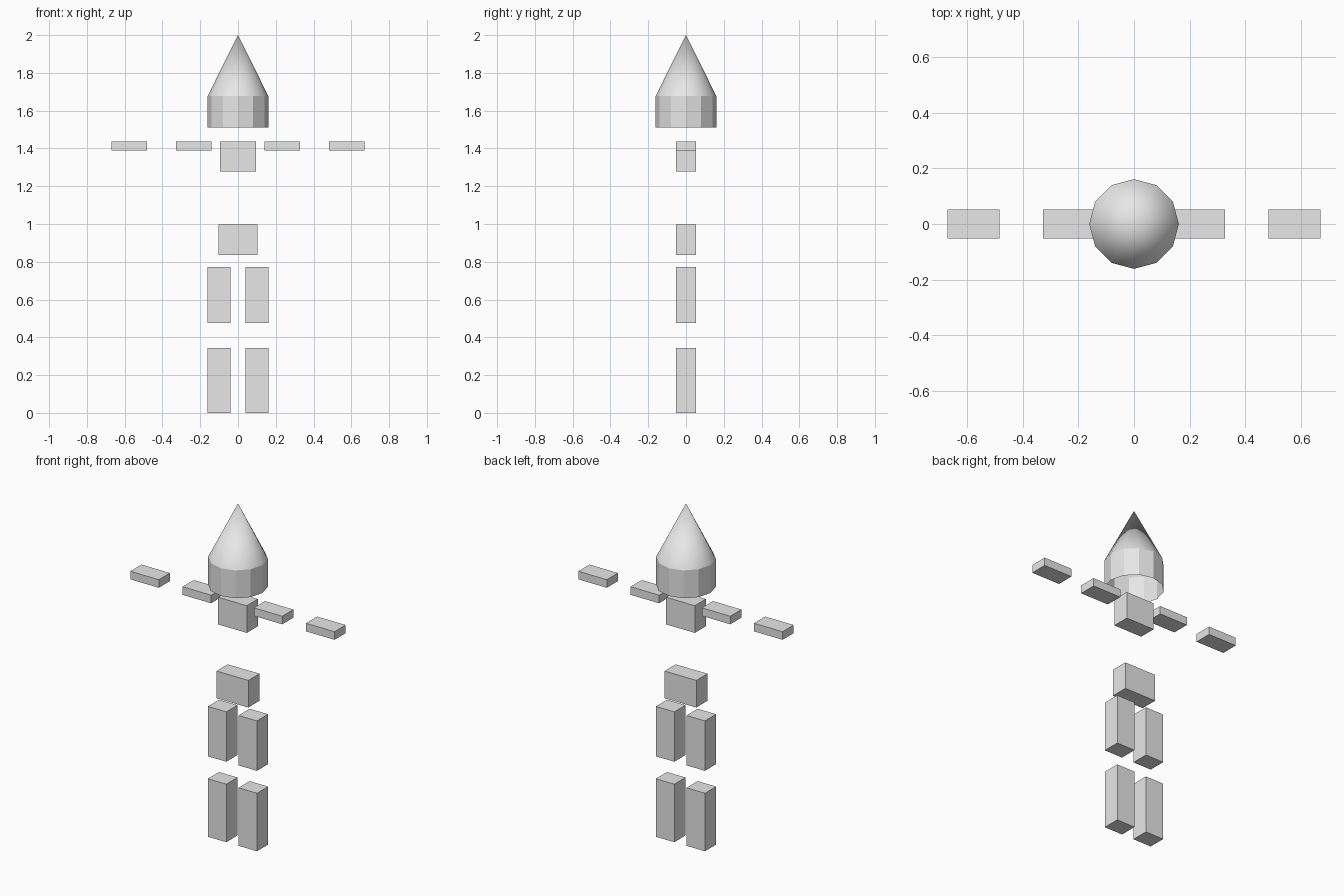
import bpy, bmesh, math

if "Cube" in bpy.data.objects:
    bpy.data.objects.remove(bpy.data.objects["Cube"])

grey = bpy.data.materials.new("light grey")
grey.diffuse_color = (0.8, 0.8, 0.8, 1)
grey.use_nodes = True
grey.node_tree.nodes["Principled BSDF"].inputs["Base Color"].default_value = grey.diffuse_color


def finish(bm, name):
    bmesh.ops.recalc_face_normals(bm, faces=bm.faces)
    mesh = bpy.data.meshes.new(name)
    bm.to_mesh(mesh)
    bm.free()
    mesh.materials.append(grey)
    obj = bpy.data.objects.new(name, mesh)
    bpy.context.collection.objects.link(obj)
    return obj


def block(name, x0, x1, z0, z1, depth=0.104):
    bm = bmesh.new()
    bmesh.ops.create_cube(bm, size=1)
    for v in bm.verts:
        v.co.x = x1 if v.co.x > 0 else x0
        v.co.y *= depth
        v.co.z = z1 if v.co.z > 0 else z0
    return finish(bm, name)


# Torso blocks
block("chest", -0.094, 0.094, 1.277, 1.438)
block("pelvis", -0.104, 0.104, 0.837, 0.998)

# Limb blocks, mirrored left and right
limbs = {
    "upper_arm": (0.14, 0.327, 1.39, 1.438),
    "forearm": (0.483, 0.67, 1.39, 1.438),
    "thigh": (0.04, 0.161, 0.477, 0.773),
    "shin": (0.04, 0.161, 0.0, 0.344),
}
for name, (a, b, z0, z1) in limbs.items():
    block("right_" + name, a, b, z0, z1)
    block("left_" + name, -b, -a, z0, z1)

# Head: open twelve-sided drum with a smooth pointed cap
SIDES, RADIUS = 12, 0.161
bm = bmesh.new()
rings = [[bm.verts.new((RADIUS * math.cos(math.tau * i / SIDES),
                        RADIUS * math.sin(math.tau * i / SIDES), z))
          for i in range(SIDES)] for z in (1.512, 1.677)]
tip = bm.verts.new((0, 0, 2))
low, high = rings
for i in range(SIDES):
    j = (i + 1) % SIDES
    bm.faces.new((low[i], low[j], high[j], high[i]))
    bm.faces.new((high[i], high[j], tip)).smooth = True
for v in high:
    for e in v.link_edges:
        if e.other_vert(v) in high:
            e.smooth = False
finish(bm, "head")
